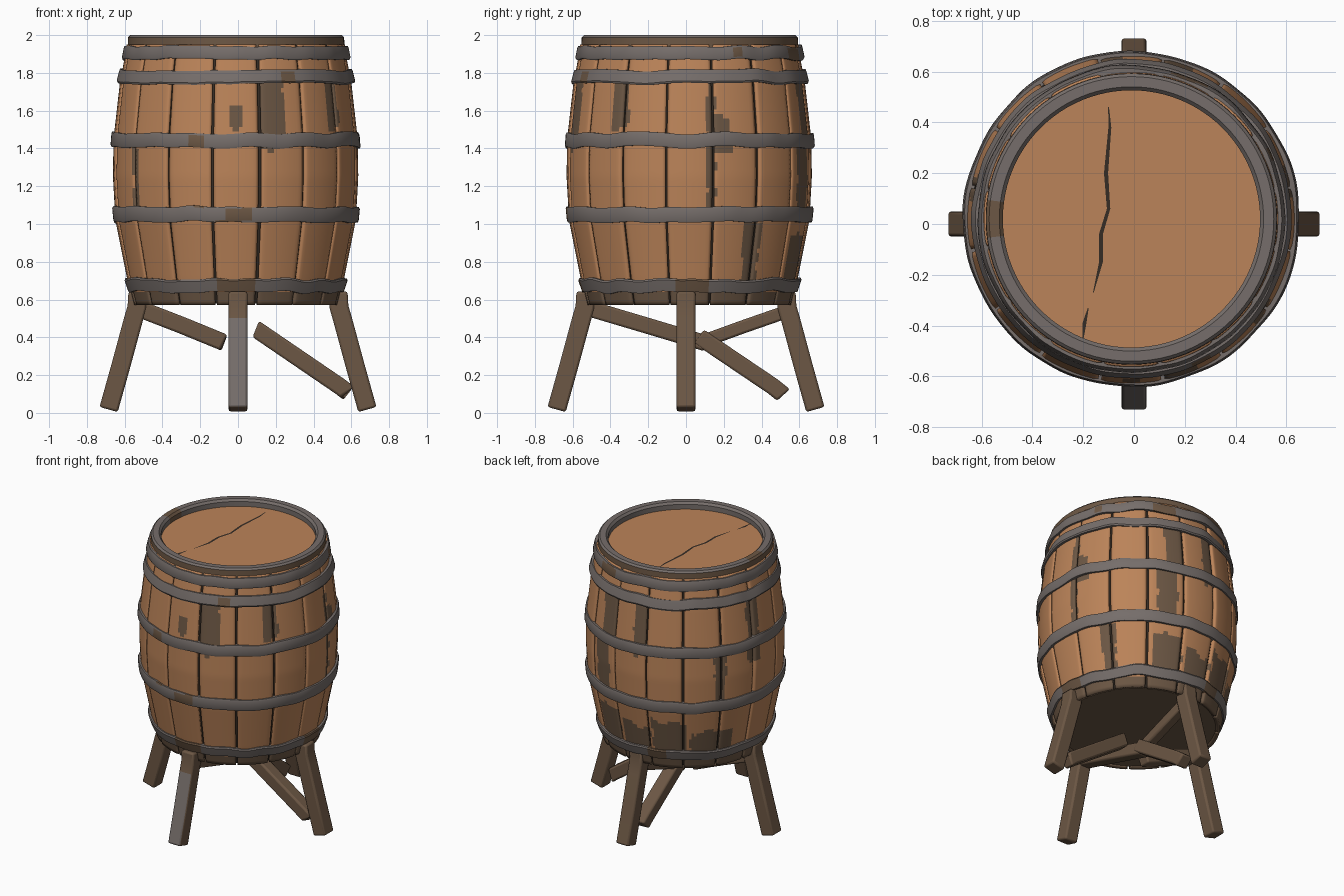
import bpy, bmesh, random
from math import sin, cos, radians, degrees, atan2, pi
from mathutils import Vector, Matrix, noise

random.seed(4)
if "Cube" in bpy.data.objects:
    bpy.data.objects.remove(bpy.data.objects["Cube"])

CENTRE = Vector((-0.01, 0.02, 0))


def material(name, *rgb):
    m = bpy.data.materials.new(name)
    m.use_nodes = True
    m.diffuse_color = (*rgb, 1)
    bsdf = m.node_tree.nodes["Principled BSDF"]
    bsdf.inputs["Base Color"].default_value = (*rgb, 1)
    bsdf.inputs["Roughness"].default_value = 0.8
    return m


MATS = [material("warm wood", 0.50, 0.23, 0.10),
        material("dark weathered wood", 0.15, 0.095, 0.058),
        material("worn iron", 0.18, 0.155, 0.145),
        material("crack shadow", 0.035, 0.025, 0.018)]
WOOD, DARK, IRON, CRACK = range(4)


def finish(name, bm, rule, location=CENTRE, recalc=True):
    """Make an object from bm; rule(face) gives the material slot."""
    if recalc:
        bmesh.ops.recalc_face_normals(bm, faces=bm.faces)
    bm.normal_update()
    for f in bm.faces:
        f.material_index = rule(f)
        f.smooth = True
    me = bpy.data.meshes.new(name)
    bm.to_mesh(me)
    bm.free()
    for m in MATS:
        me.materials.append(m)
    me.set_sharp_from_angle(angle=radians(35))
    ob = bpy.data.objects.new(name, me)
    ob.location = location
    bpy.context.scene.collection.objects.link(ob)
    return ob


def lathe(name, profile, rule, steps=96, closed=True, wobble=0.0):
    """Revolve (radius, z) points; wobble dents the ring slightly."""
    bm = bmesh.new()
    rings = []
    for i in range(steps):
        a = 2 * pi * i / steps
        d = Vector((cos(a), sin(a), 0))
        n = noise.noise(d * 4 + Vector((0, 0, profile[0][1] * 9))) * wobble
        rings.append([bm.verts.new(d * (r + n * 0.5) + Vector((0, 0, z + n)))
                      for r, z in profile])
    count = len(profile)
    for i in range(steps):
        p, q = rings[i], rings[(i + 1) % steps]
        for j in range(count if closed else count - 1):
            k = (j + 1) % count
            bm.faces.new((p[j], q[j], q[k], p[k]))
    if not closed:
        bm.faces.new([r[0] for r in rings])
        bm.faces.new([r[-1] for r in rings])
    return finish(name, bm, rule)


def in_patch(patches, f):
    """True when a face lies in an (angle, angle, z, z) patch, ragged edge."""
    c = f.calc_center_median()
    a = degrees(atan2(c.y, c.x)) + 1.5 * noise.noise(c * 14)
    z = c.z + 0.05 * noise.noise(c * 9)
    return any(p[0] < a < p[1] and p[2] < z < p[3] for p in patches)


# Barrel outline as (z, radius)
OUTLINE = [(0.57, 0.54), (0.70, 0.572), (1.02, 0.636), (1.25, 0.649),
           (1.45, 0.646), (1.75, 0.612), (1.90, 0.583), (2.0, 0.572)]


def radius(z):
    for (z0, r0), (z1, r1) in zip(OUTLINE, OUTLINE[1:]):
        if z <= z1:
            return r0 + (r1 - r0) * (z - z0) / (z1 - z0)
    return OUTLINE[-1][1]


# Dark shell behind the staves, seen through the seams
lathe("inner_shell", [(radius(z) - 0.02, z + (0.01 if z < 0.6 else 0))
                      for z, r in OUTLINE[:-1]],
      lambda f: DARK if f.normal.z < -0.9 else CRACK, closed=False)

# Sixteen staves with open seams and weathered patches
STAVE_PATCHES = [(-79, -66, 1.4, 1.8), (-40, -31, 1.48, 1.8), (-93, -87, 1.5, 1.61),
                 (-148, -143, 1.05, 1.4), (8, 12, 1.05, 1.8), (12, 20, 1.4, 1.56),
                 (28, 37, 0.6, 1.02), (62, 74, 1.0, 1.45), (67, 79, 1.45, 1.8),
                 (93, 101, 1.4, 1.8), (142, 149, 1.05, 1.45), (164, 173, 1.3, 1.8),
                 (60, 79, 0.6, 0.95), (82, 102, 0.6, 0.86), (104, 126, 0.6, 0.93),
                 (128, 156, 0.6, 0.85)]


def stave_rule(f):
    low = f.calc_center_median().z < 0.65
    return DARK if low or in_patch(STAVE_PATCHES, f) else WOOD


bm = bmesh.new()
COLS, ROWS = 14, 60
for s in range(16):
    push = random.uniform(-0.004, 0.004)
    gap_a, gap_b = (radians(random.uniform(0.3, 0.75)) for _ in range(2))
    start = radians(22.5 * s - 11.25) + gap_a
    span = radians(22.5) - gap_a - gap_b
    grid = []
    for j in range(ROWS + 1):
        z = 0.57 + 1.38 * j / ROWS
        row = []
        for i in range(COLS + 1):
            a = start + span * i / COLS
            edge = 0.004 if i in (0, COLS) else 0
            r = radius(z) + push - edge
            row.append(bm.verts.new((r * cos(a), r * sin(a), z)))
        grid.append(row)
    for lo, hi in zip(grid, grid[1:]):
        for i in range(COLS):
            bm.faces.new((lo[i], lo[i + 1], hi[i + 1], hi[i]))
staves = finish("staves", bm, stave_rule, recalc=False)
solid = staves.modifiers.new("Thickness", "SOLIDIFY")
solid.thickness = 0.03
solid.offset = -1

# Iron hoops, with broken stretches where the wood shows
HOOP_PATCHES = [(-101, -83, 1.0, 1.065), (-112, -104, 1.06, 1.2), (-100, -80, 0.5, 0.8),
                (-7, 10, 0.5, 0.8), (-112, -106, 1.4, 1.46), (-68, -61, 1.74, 1.8),
                (22, 28, 1.87, 1.93), (60, 75, 1.86, 1.92), (100, 112, 0.6, 0.72)]
for n, (z, tall) in enumerate([(0.675, 0.07), (1.05, 0.08), (1.445, 0.075),
                               (1.78, 0.072), (1.905, 0.07)]):
    lo, hi = z - tall / 2, z + tall / 2
    a, b = radius(lo), radius(hi)
    lathe(f"hoop_{n + 1}",
          [(a - 0.015, lo), (a + 0.012, lo), (a + 0.016, lo + 0.01),
           (b + 0.016, hi - 0.01), (b + 0.012, hi), (b - 0.015, hi)],
          lambda f: DARK if in_patch(HOOP_PATCHES, f) else IRON,
          steps=144, wobble=0.014)


# Top rim: wooden outside, iron-capped top with one bare notch
def rim_rule(f):
    c = f.calc_center_median()
    outward = f.normal.dot(Vector((c.x, c.y, 0)).normalized())
    notch = abs(atan2(c.y, -c.x)) < 0.15
    return DARK if outward > 0.8 or notch else IRON


lathe("top_rim", [(0.574, 1.93), (0.572, 1.988), (0.56, 2.0), (0.52, 2.0),
                  (0.506, 1.985), (0.506, 1.93)], rim_rule)

# Lid with a long split
lathe("lid", [(0.53, 1.92), (0.53, 1.95)], lambda f: WOOD, closed=False)


def lid_crack(name, points, width):
    """Thin tapered plate along a wandering line."""
    bm = bmesh.new()
    pairs = []
    last = len(points) - 1
    for i, (x, y) in enumerate(points):
        w = width * (0.2 if i in (0, last) else random.uniform(0.7, 1.2))
        pairs.append([bm.verts.new((x + k * w, y, 1.953)) for k in (-1, 1)])
    for p, q in zip(pairs, pairs[1:]):
        bm.faces.new((p[0], q[0], q[1], p[1]))
    return finish(name, bm, lambda f: CRACK, location=(0, 0, 0), recalc=False)


lid_crack("lid_split", [(-0.10, 0.46), (-0.095, 0.38), (-0.11, 0.2), (-0.10, 0.06),
                        (-0.13, -0.04), (-0.13, -0.15), (-0.16, -0.27)], 0.008)
lid_crack("lid_short_split", [(-0.18, -0.33), (-0.195, -0.39), (-0.2, -0.45)], 0.009)


def beam(name, path, width, angle, rule, ragged=0.0):
    """Square timber along (radius, z) points, turned to angle."""
    pts = [Vector((r, 0, z)) for r, z in path]
    side = Vector((0, 1, 0))
    bm = bmesh.new()
    rings = []
    for i, p in enumerate(pts):
        t = (pts[min(i + 1, len(pts) - 1)] - pts[max(i - 1, 0)]).normalized()
        up = side.cross(t)
        ends = ragged if i in (0, len(pts) - 1) else 0
        h = width / 2
        rings.append([bm.verts.new(p + side * (u * h) + up * (v * h)
                                   + t * random.uniform(-ends, ends))
                      for u, v in ((-1, -1), (1, -1), (1, 1), (-1, 1))])
    for p, q in zip(rings, rings[1:]):
        for j in range(4):
            k = (j + 1) % 4
            bm.faces.new((p[j], p[k], q[k], q[j]))
    bm.faces.new(rings[0])
    bm.faces.new(rings[-1])
    bm.transform(Matrix.Rotation(radians(angle), 4, "Z"))
    ob = finish(name, bm, rule, location=(0, 0, 0))
    bev = ob.modifiers.new("Worn edges", "BEVEL")
    bev.width = 0.012
    bev.segments = 2
    return ob


# Four splayed legs; the front one is bleached grey on its face
LEG = [(0.685, 0.018), (0.62, 0.25), (0.555, 0.49), (0.535, 0.56), (0.53, 0.64)]
for name, angle in (("left", 0), ("back", 90), ("right", 180), ("front", -90)):
    beam(f"{name}_leg", LEG, 0.1, angle,
         lambda f: IRON if f.normal.y < -0.7 and f.calc_center_median().z < 0.52
         and f.calc_center_median().y < -0.5 else DARK)

# Braces: some still fixed under the barrel, two fallen
beam("front_brace", [(0.52, 0.555), (0.2, 0.46), (-0.1, 0.37)], 0.085, -90,
     lambda f: DARK, 0.015)
beam("right_brace", [(0.52, 0.55), (0.3, 0.465), (0.08, 0.375)], 0.09, 180,
     lambda f: DARK, 0.02)
beam("back_brace", [(0.53, 0.535), (0.3, 0.455), (0.08, 0.375)], 0.07, 90,
     lambda f: DARK, 0.015)
for name, path, angle in (("left", [(0.1, 0.44), (0.54, 0.14), (0.58, 0.11)], 0),
                          ("back", [(0.06, 0.41), (0.46, 0.14), (0.51, 0.10)], 90)):
    beam(f"fallen_{name}_brace", path, 0.09, angle,
         lambda f: WOOD if f.calc_center_median().z < 0.15
         and f.normal.z > 0.3 else DARK, 0.02)
